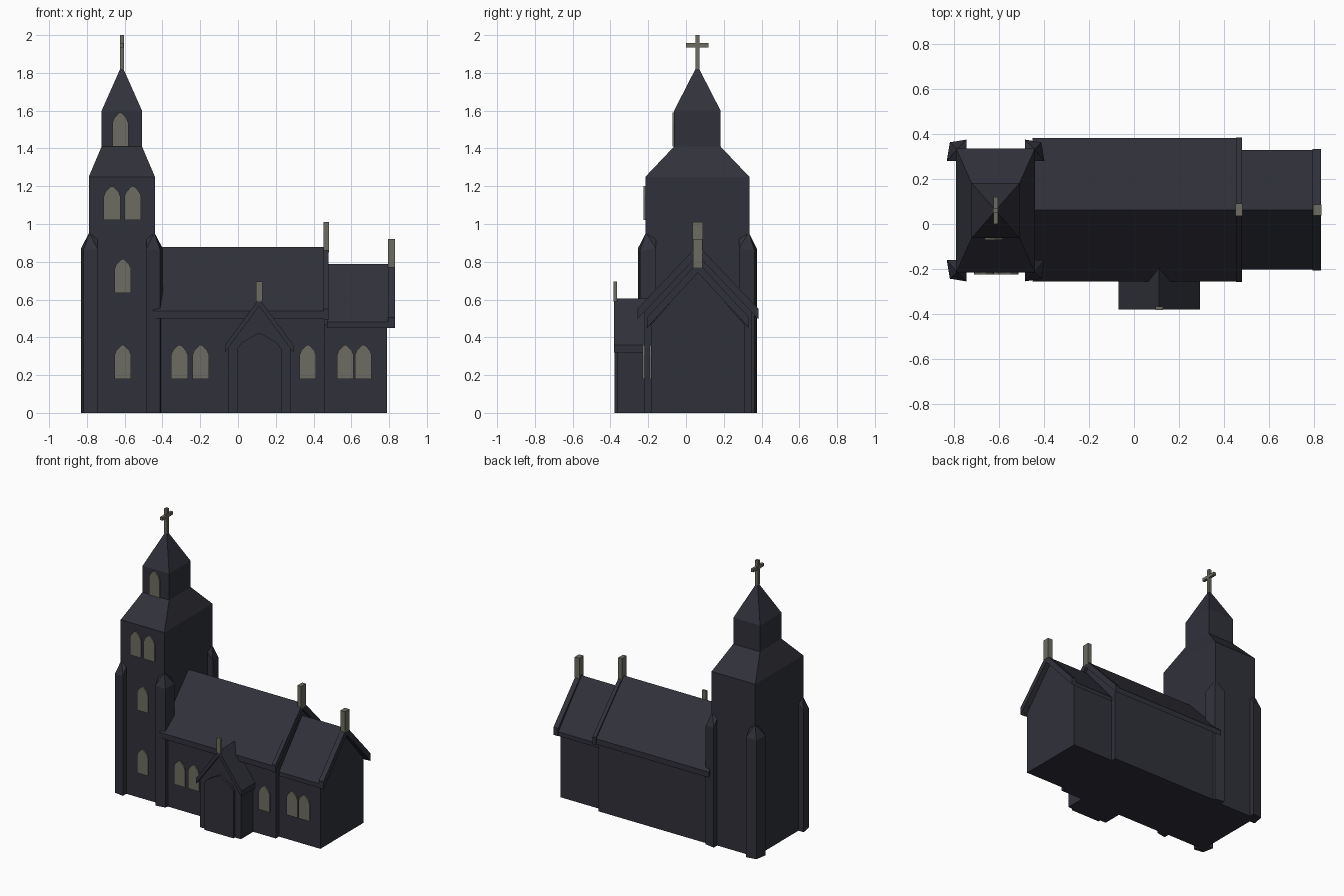
import bpy, bmesh

if "Cube" in bpy.data.objects:
    bpy.data.objects.remove(bpy.data.objects["Cube"])


def material(name, rgb):
    m = bpy.data.materials.new(name)
    m.diffuse_color = (*rgb, 1)
    m.use_nodes = True
    m.node_tree.nodes["Principled BSDF"].inputs["Base Color"].default_value = m.diffuse_color
    return m


STONE = material("dark slate", (0.030, 0.031, 0.042))
TAN = material("grey tan", (0.155, 0.15, 0.122))
CY = 0.063          # ridge line of the church
TX, TY = -0.615, 0.06  # tower centre


def finish(name, bm, mat):
    bmesh.ops.recalc_face_normals(bm, faces=bm.faces)
    me = bpy.data.meshes.new(name)
    bm.to_mesh(me)
    bm.free()
    me.materials.append(mat)
    ob = bpy.data.objects.new(name, me)
    bpy.context.collection.objects.link(ob)
    return ob


def prism(name, pts, axis, a, b, mat=STONE):
    """Extrude a profile: (y, z) along x, or (x, z) along y."""
    bm = bmesh.new()
    place = (lambda p, t: (t, p[0], p[1])) if axis == "x" else (lambda p, t: (p[0], t, p[1]))
    r0, r1 = ([bm.verts.new(place(p, t)) for p in pts] for t in (a, b))
    bm.faces.new(r0)
    bm.faces.new(r1)
    n = len(pts)
    for i in range(n):
        j = (i + 1) % n
        bm.faces.new((r0[i], r0[j], r1[j], r1[i]))
    return finish(name, bm, mat)


def box(name, x, y, z, mat=STONE):
    return prism(name, [(x[0], z[0]), (x[1], z[0]), (x[1], z[1]), (x[0], z[1])], "y", *y, mat)


def hull(name, pts, mat=STONE):
    bm = bmesh.new()
    for p in pts:
        bm.verts.new(p)
    res = bmesh.ops.convex_hull(bm, input=bm.verts)
    junk = [v for v in set(res["geom_interior"] + res["geom_unused"])
            if isinstance(v, bmesh.types.BMVert)]
    bmesh.ops.delete(bm, geom=junk, context="VERTS")
    return finish(name, bm, mat)


def house(c, half, wall, ridge):
    """Pentagon profile of a gabled body."""
    return [(c - half, 0), (c + half, 0), (c + half, wall), (c, ridge), (c - half, wall)]


def chevron(c, half, eave, ridge, t):
    """Profile of a gabled roof slab."""
    return [(c - half, eave), (c, ridge), (c + half, eave),
            (c + half, eave - t), (c, ridge - t), (c - half, eave - t)]


def window(name, x, y, z, w=0.044, h=0.18):
    arch = [(w, 0), (w, 0.7 * h), (0.8 * w, 0.83 * h), (0.2 * w, 0.985 * h)]
    pts = [(x + px, z + pz) for px, pz in arch]
    pts += [(x, z + h)] + [(x - px, z + pz) for px, pz in reversed(arch)]
    prism(name, pts, "y", y - 0.009, y + 0.005, TAN)


# Tower: shaft, sloped skirt, belfry and spire as stacked rings
bm = bmesh.new()
rings = []
for hx, hy, z in ((0.175, 0.275, 0), (0.175, 0.275, 1.25), (0.107, 0.123, 1.41), (0.107, 0.123, 1.6)):
    rings.append([bm.verts.new((TX + sx * hx, TY + sy * hy, z))
                  for sx, sy in ((-1, -1), (1, -1), (1, 1), (-1, 1))])
bm.faces.new(rings[0])
tip = bm.verts.new((TX, TY, 1.84))
for i in range(4):
    j = (i + 1) % 4
    for lo, hi in zip(rings, rings[1:]):
        bm.faces.new((lo[i], lo[j], hi[j], hi[i]))
    bm.faces.new((rings[-1][i], rings[-1][j], tip))
finish("tower", bm, STONE)

# Cross on the spire
box("cross_post", (TX - 0.011, TX + 0.011), (TY - 0.011, TY + 0.011), (1.82, 2.0), TAN)
box("cross_arm", (TX - 0.01, TX + 0.01), (TY - 0.06, TY + 0.06), (1.935, 1.957), TAN)

# Flared corner buttresses with sloped caps
for sx in (-1, 1):
    for sy in (-1, 1):
        outline = [((0.217, 0.22), 0.87), ((0.203, 0.303), 0.86), ((0.13, 0.315), 0.87),
                   ((0.13, 0.27), 0.925), ((0.17, 0.22), 0.925), ((0.172, 0.272), 0.955)]
        pts = [(TX + sx * x, TY + sy * y, z) for (x, y), top in outline for z in (0, top)]
        hull("tower_buttress", pts)

# Nave and chancel walls
prism("nave_walls", house(CY, 0.284, 0.545, 0.845), "x", -0.46, 0.458)
prism("chancel_walls", house(CY, 0.248, 0.465, 0.755), "x", 0.44, 0.79)

# Roofs with raised gable bands
prism("nave_roof", chevron(CY, 0.318, 0.54, 0.878, 0.04), "x", -0.45, 0.46)
prism("nave_gable_band", chevron(CY, 0.321, 0.55, 0.888, 0.055), "x", 0.453, 0.48)
prism("chancel_roof", chevron(CY, 0.266, 0.48, 0.788, 0.03), "x", 0.47, 0.8)
prism("chancel_gable_band", chevron(CY, 0.27, 0.505, 0.798, 0.055), "x", 0.793, 0.83)

# Gable finials
box("nave_finial", (0.452, 0.481), (0.035, 0.09), (0.85, 1.01), TAN)
box("chancel_finial", (0.795, 0.832), (0.037, 0.087), (0.77, 0.92), TAN)

# Porch: body, roof, pointed door surround, finial
PX = 0.112
prism("porch_walls", house(PX, 0.165, 0.37, 0.575), "y", -0.362, -0.15)
prism("porch_roof", chevron(PX, 0.181, 0.36, 0.605, 0.04), "y", -0.38, -0.1)
door = [(0.117, 0), (0.117, 0.34), (0.095, 0.37), (0.02, 0.415)]
prism("porch_door", [(PX + x, z) for x, z in door] + [(PX, 0.422)]
      + [(PX - x, z) for x, z in reversed(door)], "y", -0.379, -0.35)
box("porch_finial", (PX - 0.017, PX + 0.017), (-0.383, -0.366), (0.59, 0.695), TAN)

# Windows, all on the front
tower_y = TY - 0.275
for x, z in ((TX + 0.005, 0.18), (TX + 0.005, 0.635), (TX - 0.052, 1.02), (TX + 0.058, 1.02)):
    window("tower_window", x, tower_y, z)
window("belfry_window", TX - 0.008, TY - 0.123, 1.41, 0.042)
for x in (-0.31, -0.197, 0.37):
    window("nave_window", x, CY - 0.284, 0.18)
for x in (0.568, 0.664):
    window("chancel_window", x, CY - 0.248, 0.18)
